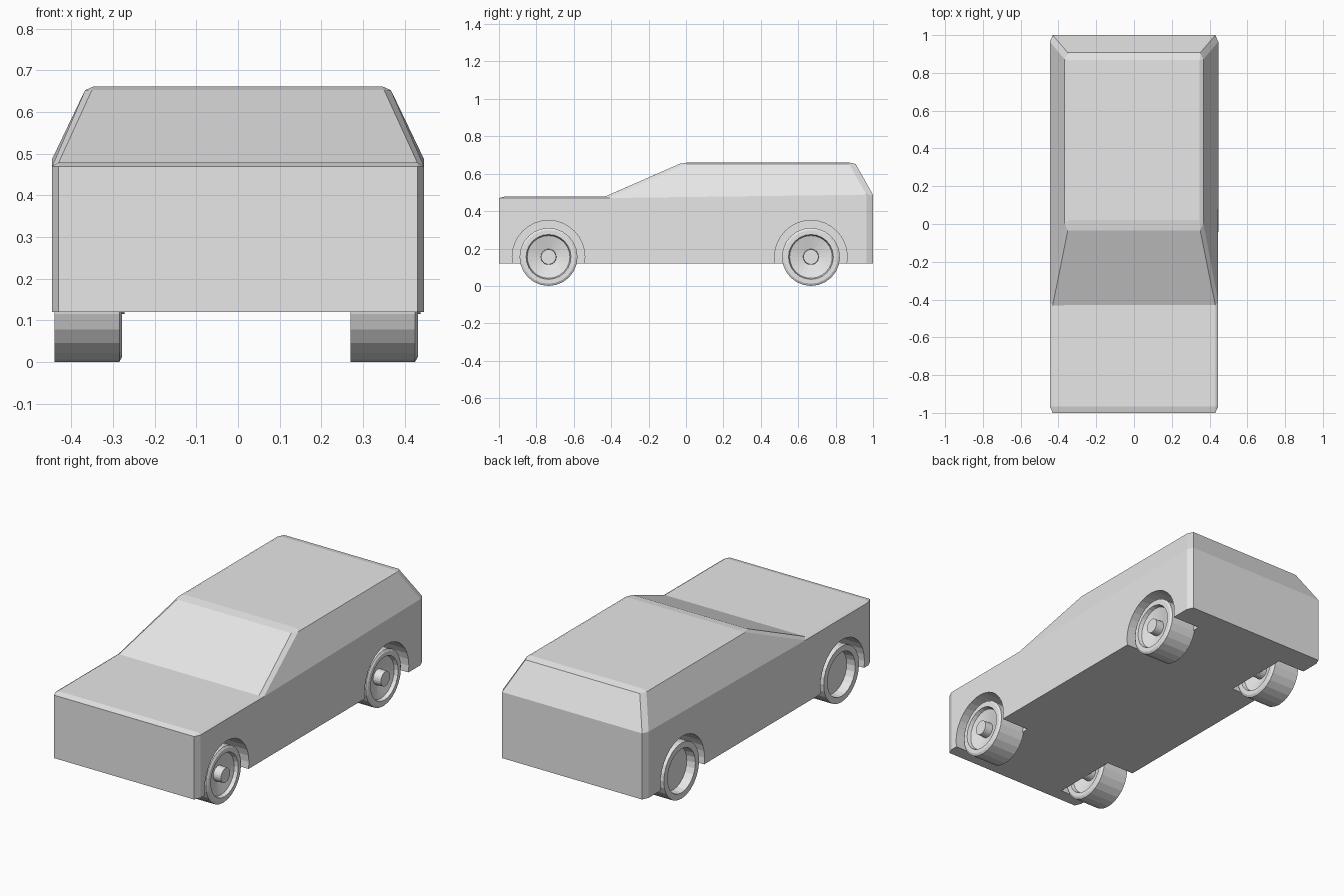
import bpy, bmesh, math
from mathutils import Vector

if "Cube" in bpy.data.objects:
    bpy.data.objects.remove(bpy.data.objects["Cube"])

grey = bpy.data.materials.new("light_grey")
grey.diffuse_color = (0.8, 0.8, 0.8, 1)
grey.use_nodes = True
grey.node_tree.nodes["Principled BSDF"].inputs["Base Color"].default_value = grey.diffuse_color


def add_object(name, bm):
    bmesh.ops.recalc_face_normals(bm, faces=bm.faces[:])
    me = bpy.data.meshes.new(name)
    bm.to_mesh(me)
    bm.free()
    me.materials.append(grey)
    ob = bpy.data.objects.new(name, me)
    bpy.context.collection.objects.link(ob)
    return ob


def lathe(name, profile, centre, segments):
    """Turn (x, radius) points around an axis along x, capping both ends."""
    bm = bmesh.new()
    rings = []
    for x, r in profile:
        rings.append([bm.verts.new((centre[0] + x,
                                    centre[1] + r * math.cos(2 * math.pi * i / segments),
                                    centre[2] + r * math.sin(2 * math.pi * i / segments)))
                      for i in range(segments)])
    for a, b in zip(rings, rings[1:]):
        for i in range(segments):
            j = (i + 1) % segments
            bm.faces.new((a[i], a[j], b[j], b[i]))
    bm.faces.new(rings[0])
    bm.faces.new(rings[-1])
    return add_object(name, bm)


# Body: side outline (half width, y, z), bridged across the car
HALF = 0.446
outline = [(HALF, -1, 0.12), (HALF, -1, 0.479), (HALF, -0.43, 0.479),
           (0.363, -0.015, 0.661), (0.363, 0.902, 0.661),
           (HALF, 1, 0.488), (HALF, 1, 0.12)]
scale = Vector((HALF, 1, 0.27))
bm = bmesh.new()
sides = []
for s in (-1, 1):
    v = [bm.verts.new((s * x / scale.x, y, z / scale.z)) for x, y, z in outline]
    bm.faces.new((v[0], v[1], v[2], v[5], v[6]))
    bm.faces.new((v[2], v[3], v[4], v[5]))
    sides.append(v)
left, right = sides
for i in range(len(outline)):
    j = (i + 1) % len(outline)
    bm.faces.new((left[i], left[j], right[j], right[i]))
bmesh.ops.recalc_face_normals(bm, faces=bm.faces[:])

# Chamfer the sharp outer edges, leaving the underside and beltline crisp
floor = 0.12 / scale.z + 0.001
edges = [e for e in bm.edges
         if e.calc_face_angle_signed() > 0.5 and max(v.co.z for v in e.verts) > floor]
bmesh.ops.bevel(bm, geom=edges, offset=0.035, offset_type='OFFSET',
                segments=1, profile=0.5, affect='EDGES')
bmesh.ops.scale(bm, vec=scale, verts=bm.verts[:])
body = add_object("body", bm)

# Wheel arches cut into the body
AXLES = {"front": -0.735, "rear": 0.668}
bpy.context.view_layer.objects.active = body
for y in AXLES.values():
    for s in (-1, 1):
        cutter = lathe("arch_cutter", [(s * 0.277, 0.194), (s * 0.6, 0.194)], (0, y, 0.156), 32)
        cutter.hide_render = True
        mod = body.modifiers.new("arch", 'BOOLEAN')
        mod.operation = 'DIFFERENCE'
        mod.solver = 'EXACT'
        mod.object = cutter
        bpy.ops.object.modifier_apply(modifier=mod.name)
        bpy.data.objects.remove(cutter)

# Wheels: open recess on the left face, dished rim with hub on the right face
wheel_profile = [(0.05, 0.118), (0.0, 0.122), (0.0, 0.155), (0.155, 0.155),
                 (0.162, 0.143), (0.162, 0.12), (0.142, 0.114),
                 (0.122, 0.042), (0.168, 0.04)]
for end, y in AXLES.items():
    for side, x in (("left", -0.44), ("right", 0.27)):
        lathe(f"{end}_{side}_wheel", wheel_profile, (x, y, 0.155), 24)
